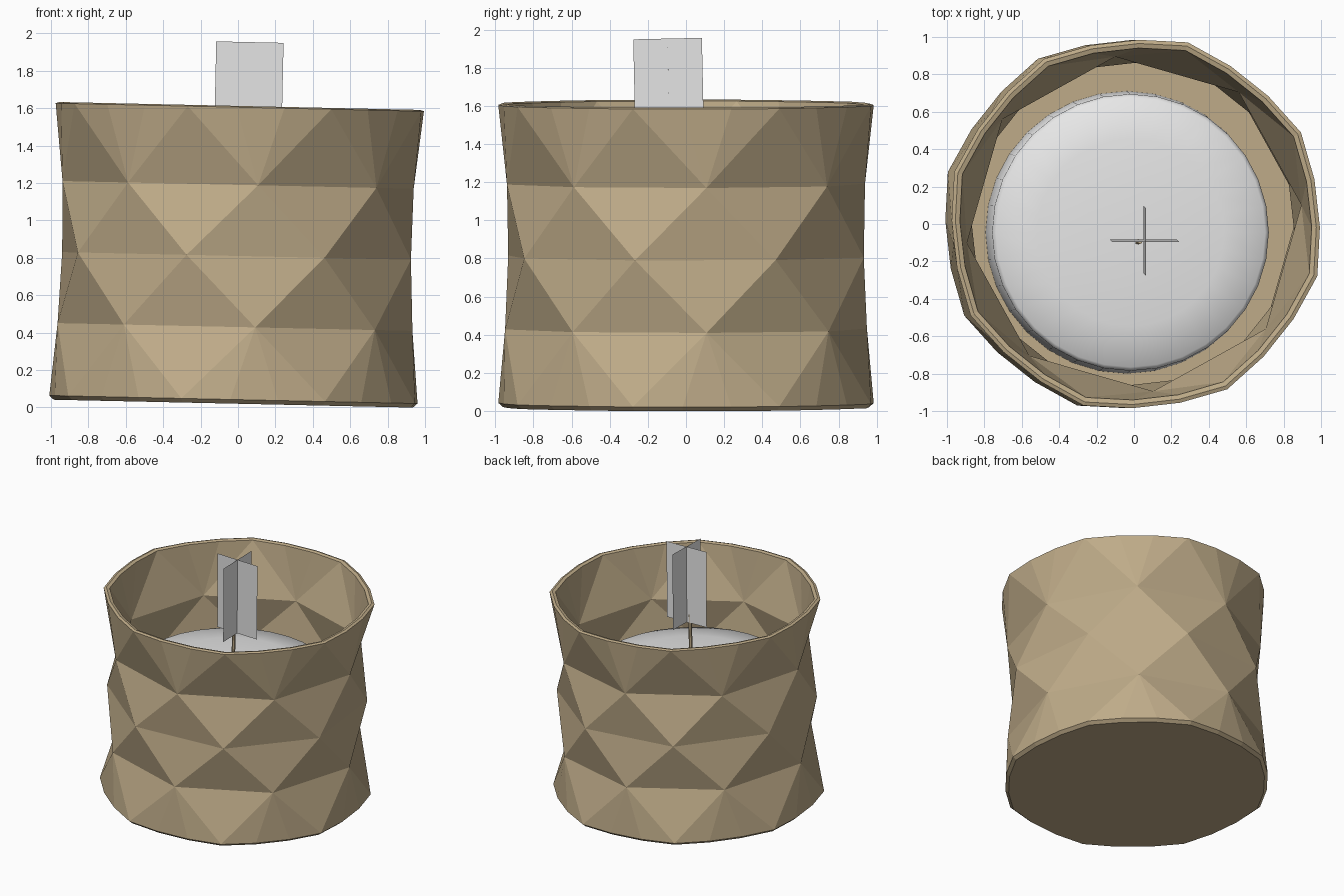
import bpy, bmesh, math
from mathutils import Matrix

if "Cube" in bpy.data.objects:
    bpy.data.objects.remove(bpy.data.objects["Cube"])

TILT = Matrix.Translation((-0.025, 0, 0.02)) @ Matrix.Rotation(math.radians(1.25), 4, 'Y')
SIDES = 8
PHASE = math.radians(29)


def material(name, rgb):
    m = bpy.data.materials.new(name)
    m.diffuse_color = (*rgb, 1)
    m.use_nodes = True
    m.node_tree.nodes["Principled BSDF"].inputs["Base Color"].default_value = m.diffuse_color
    return m


tan = material("tan_ceramic", (0.52, 0.41, 0.25))
grey = material("pale_grey", (0.8, 0.8, 0.8))


def finish(bm, name, mat, matrix=TILT, fix=True):
    if fix:
        bmesh.ops.recalc_face_normals(bm, faces=bm.faces)
    me = bpy.data.meshes.new(name)
    bm.to_mesh(me)
    bm.free()
    ob = bpy.data.objects.new(name, me)
    me.materials.append(mat)
    bpy.context.collection.objects.link(ob)
    ob.matrix_world = matrix
    return ob


def ring(bm, r, z, half=False, seg=1):
    """Octagon ring; seg > 1 adds gently bulged points along each side."""
    out = []
    for i in range(SIDES * seg):
        a = PHASE + 2 * math.pi * (i / seg + (0.5 if half else 0)) / SIDES
        rr = r if i % seg == 0 else r * 0.975
        out.append(bm.verts.new((rr * math.cos(a), rr * math.sin(a), z)))
    return out


def facet_band(bm, even, odd):
    """Antiprism triangles between an aligned ring and a half-step ring."""
    k = len(even) // SIDES
    for i in range(SIDES):
        for j in range(k):
            bm.faces.new((even[i * k + j], even[(i * k + j + 1) % len(even)], odd[i]))
        bm.faces.new((odd[i], odd[(i + 1) % SIDES], even[(i + 1) * k % len(even)]))


def bridge(bm, a, b):
    n = len(a)
    for i in range(n):
        bm.faces.new((a[i], a[(i + 1) % n], b[(i + 1) % n], b[i]))


def shell(bm, inset, floor):
    rows = [(1.01, floor), (0.955, 0.41), (0.97, 0.79), (0.945, 1.17), (1.01, 1.585)]
    rings = [ring(bm, r - inset, z, i % 2 == 1, 3 if i in (0, 4) else 1)
             for i, (r, z) in enumerate(rows)]
    for i in range(4):
        pair = (rings[i], rings[i + 1])
        facet_band(bm, *(pair if i % 2 == 0 else pair[::-1]))
    return rings


# Faceted jar: outer wall, inner wall, rim, base and floor
bm = bmesh.new()
outer = shell(bm, 0.0, 0.022)
inner = shell(bm, 0.045, 0.07)
lip = ring(bm, 0.99, 1.592, seg=3)
bridge(bm, outer[4], lip)
bridge(bm, lip, inner[4])
base = ring(bm, 0.985, 0.0, seg=3)
bridge(bm, base, outer[0])
bm.faces.new(base)
bm.faces.new(inner[0])
finish(bm, "faceted_jar", tan)

# Candle with a softly domed top
bm = bmesh.new()
profile = [(0.755, 0.07), (0.74, 0.97), (0.72, 0.99), (0.5, 1.02), (0.25, 1.035)]
n = 32
loops = [[bm.verts.new((r * math.cos(2 * math.pi * i / n) - 0.015,
                        r * math.sin(2 * math.pi * i / n) - 0.045, z)) for i in range(n)]
         for r, z in profile]
for a, b in zip(loops, loops[1:]):
    bridge(bm, a, b)
tip = bm.verts.new((-0.015, -0.045, 1.04))
for i in range(n):
    bm.faces.new((loops[-1][i], loops[-1][(i + 1) % n], tip))
bm.faces.new(loops[0])
candle = finish(bm, "candle", grey)
for p in candle.data.polygons:
    p.use_smooth = len(p.vertices) < 5

# Wick
bm = bmesh.new()
bmesh.ops.create_cone(bm, cap_ends=True, segments=6, radius1=0.015, radius2=0.012, depth=0.42)
finish(bm, "wick", tan, Matrix.Translation((0.025, -0.095, 1.2))
       @ Matrix.Rotation(math.radians(2), 4, 'Y'))

# Flame: two crossed upright cards
bm = bmesh.new()
w, h = 0.18, 0.305
for dx, dy in ((w, 0), (0, w)):
    bm.faces.new([bm.verts.new(c) for c in
                  ((-dx, -dy, -h), (dx, dy, -h), (dx, dy, h), (-dx, -dy, h))])
finish(bm, "flame_cards", grey, Matrix.Translation((0.057, -0.09, 1.648))
       @ Matrix.Rotation(math.radians(1.25), 4, 'Y')
       @ Matrix.Rotation(math.radians(1.25), 4, 'X'), fix=False)
